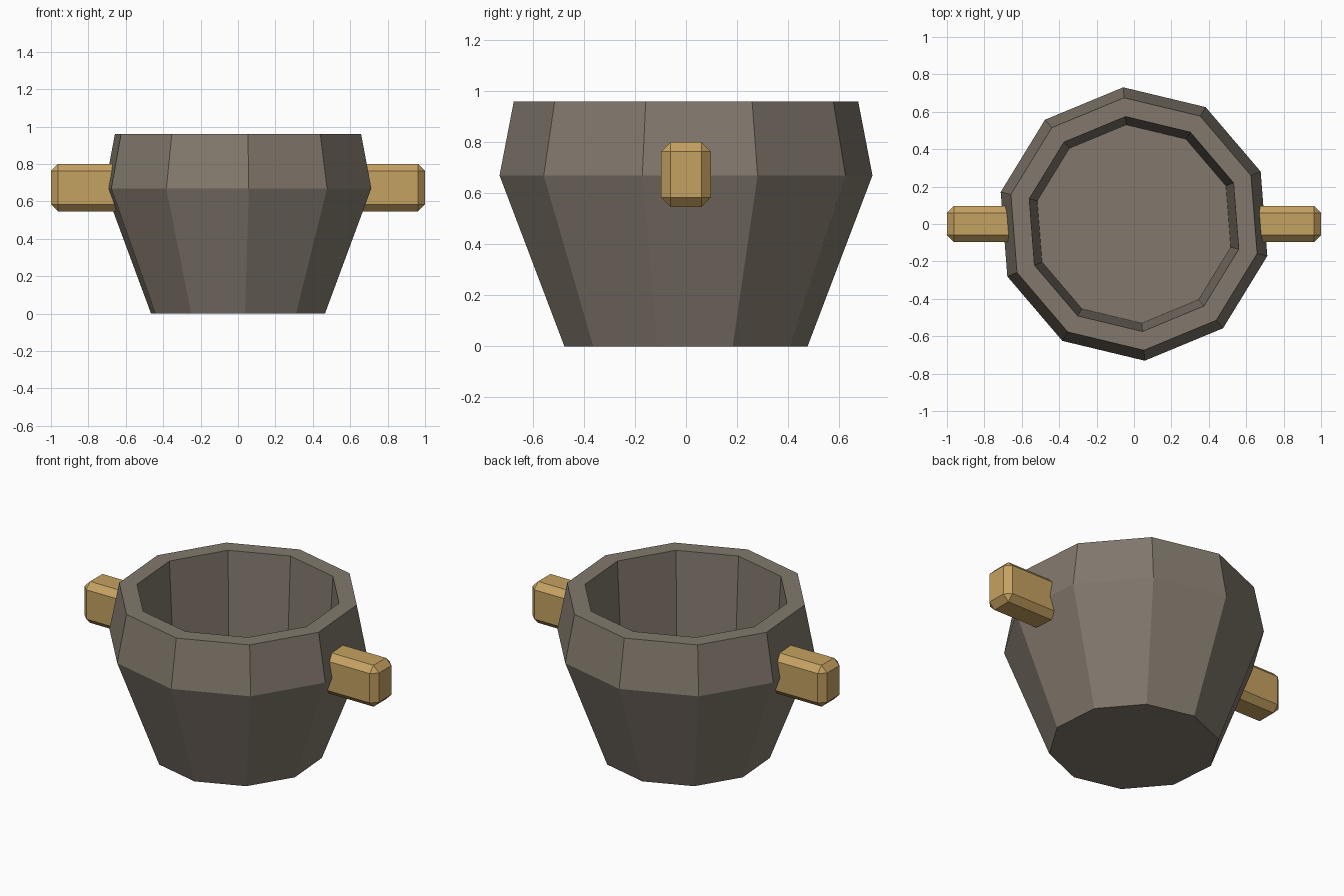
import bpy, bmesh, math

if "Cube" in bpy.data.objects:
    bpy.data.objects.remove(bpy.data.objects["Cube"])

def material(name, color):
    m = bpy.data.materials.new(name)
    m.diffuse_color = (*color, 1)
    m.use_nodes = True
    m.node_tree.nodes["Principled BSDF"].inputs["Base Color"].default_value = m.diffuse_color
    return m

def add_object(name, bm, mat):
    bmesh.ops.recalc_face_normals(bm, faces=bm.faces)
    mesh = bpy.data.meshes.new(name)
    bm.to_mesh(mesh)
    bm.free()
    mesh.materials.append(mat)
    ob = bpy.data.objects.new(name, mesh)
    bpy.context.collection.objects.link(ob)
    return ob

stone = material("grey brown stone", (0.223, 0.190, 0.152))
wood = material("tan wood", (0.56, 0.36, 0.120))

# Pot: ten-sided profile lathed from the base, over the rim, to the inner floor
SIDES, PHASE = 10, math.radians(22.5)
profile = [(0.478, 0.0), (0.733, 0.67), (0.677, 0.96), (0.576, 0.96), (0.532, 0.2)]
bm = bmesh.new()
rings = []
for r, z in profile:
    angles = [PHASE + math.tau * i / SIDES for i in range(SIDES)]
    rings.append([bm.verts.new((r * math.cos(a), r * math.sin(a), z)) for a in angles])
for low, high in zip(rings, rings[1:]):
    for i in range(SIDES):
        j = (i + 1) % SIDES
        bm.faces.new((low[i], low[j], high[j], high[i]))
bm.faces.new(rings[0])
bm.faces.new(rings[-1])
add_object("pot", bm, stone)

# Handles: chamfered blocks set into the wall on both sides
for name, side in (("left_handle", -1), ("right_handle", 1)):
    bm = bmesh.new()
    bmesh.ops.create_cube(bm, size=1)
    for v in bm.verts:
        v.co.x = v.co.x * 0.39 + side * 0.805
        v.co.y *= 0.194
        v.co.z = v.co.z * 0.254 + 0.674
    bmesh.ops.bevel(bm, geom=bm.edges[:], offset=0.037, segments=1,
                    affect='EDGES', profile=0.5)
    add_object(name, bm, wood)
